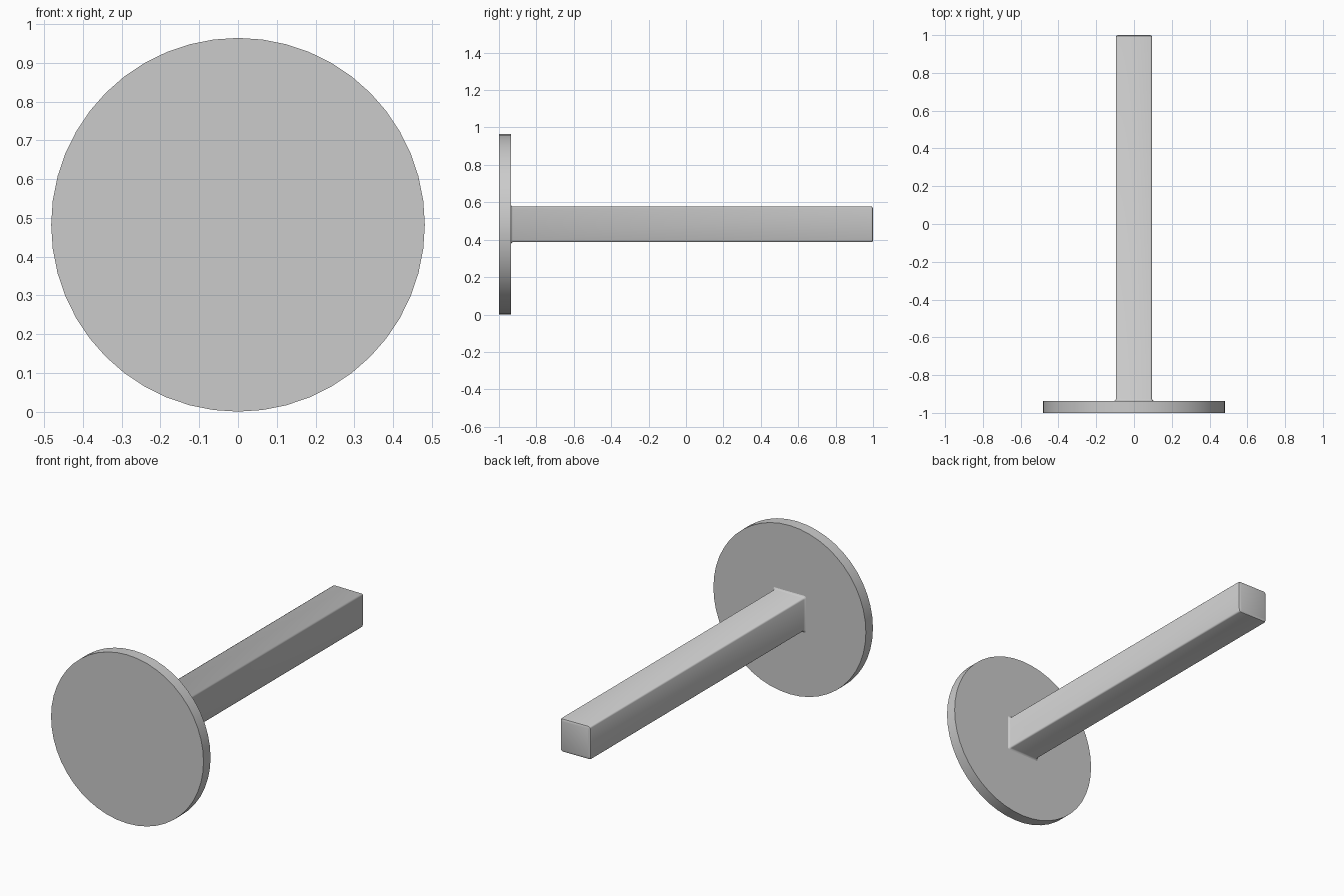
import bpy
import bmesh
from mathutils import Matrix

RADIUS = 0.482
if "Cube" in bpy.data.objects:
    bpy.data.objects.remove(bpy.data.objects["Cube"], do_unlink=True)

# Single grey finish
grey = bpy.data.materials.new("light_grey")
grey.use_nodes = True
colour = (0.6, 0.6, 0.6, 1)
grey.diffuse_color = colour
grey.node_tree.nodes["Principled BSDF"].inputs["Base Color"].default_value = colour


def finish(bm, name):
    bmesh.ops.recalc_face_normals(bm, faces=bm.faces)
    mesh = bpy.data.meshes.new(name)
    bm.to_mesh(mesh)
    bm.free()
    mesh.materials.append(grey)
    obj = bpy.data.objects.new(name, mesh)
    obj.location.z = RADIUS
    bpy.context.collection.objects.link(obj)
    bpy.ops.object.select_all(action="DESELECT")
    obj.select_set(True)
    bpy.context.view_layer.objects.active = obj
    bpy.ops.object.shade_smooth_by_angle(angle=0.7)
    return obj


# Round flat plate facing the front
bm = bmesh.new()
turn = Matrix.Translation((0, -0.968, 0)) @ Matrix.Rotation(1.570796, 4, "X")
bmesh.ops.create_cone(bm, cap_ends=True, segments=48, radius1=RADIUS,
                      radius2=RADIUS, depth=0.064, matrix=turn)
finish(bm, "round_plate")

# Square bar: flared foot, straight shaft, rounded far end
HALF, ROUND = 0.095, 0.01
sections = [(-0.94, HALF + 0.01), (-0.936, HALF + 0.01), (-0.933, HALF + 0.004),
            (-0.926, HALF), (1 - ROUND, HALF), (0.997, HALF - 0.003),
            (1, HALF - ROUND)]
bm = bmesh.new()
rings = []
for y, half in sections:
    rings.append([bm.verts.new((sx * half, y, sz * half))
                  for sx, sz in ((-1, -1), (1, -1), (1, 1), (-1, 1))])
for a, b in zip(rings, rings[1:]):
    for i in range(4):
        j = (i + 1) % 4
        bm.faces.new((a[i], a[j], b[j], b[i]))
bm.faces.new(rings[0])
bm.faces.new(rings[-1])
# Round the four long edges
long_edges = [e for e in bm.edges if abs(e.verts[0].co.y - e.verts[1].co.y) > 0.0001]
bmesh.ops.bevel(bm, geom=long_edges, offset=0.009, segments=3, profile=0.5,
                affect="EDGES")
finish(bm, "square_bar")
